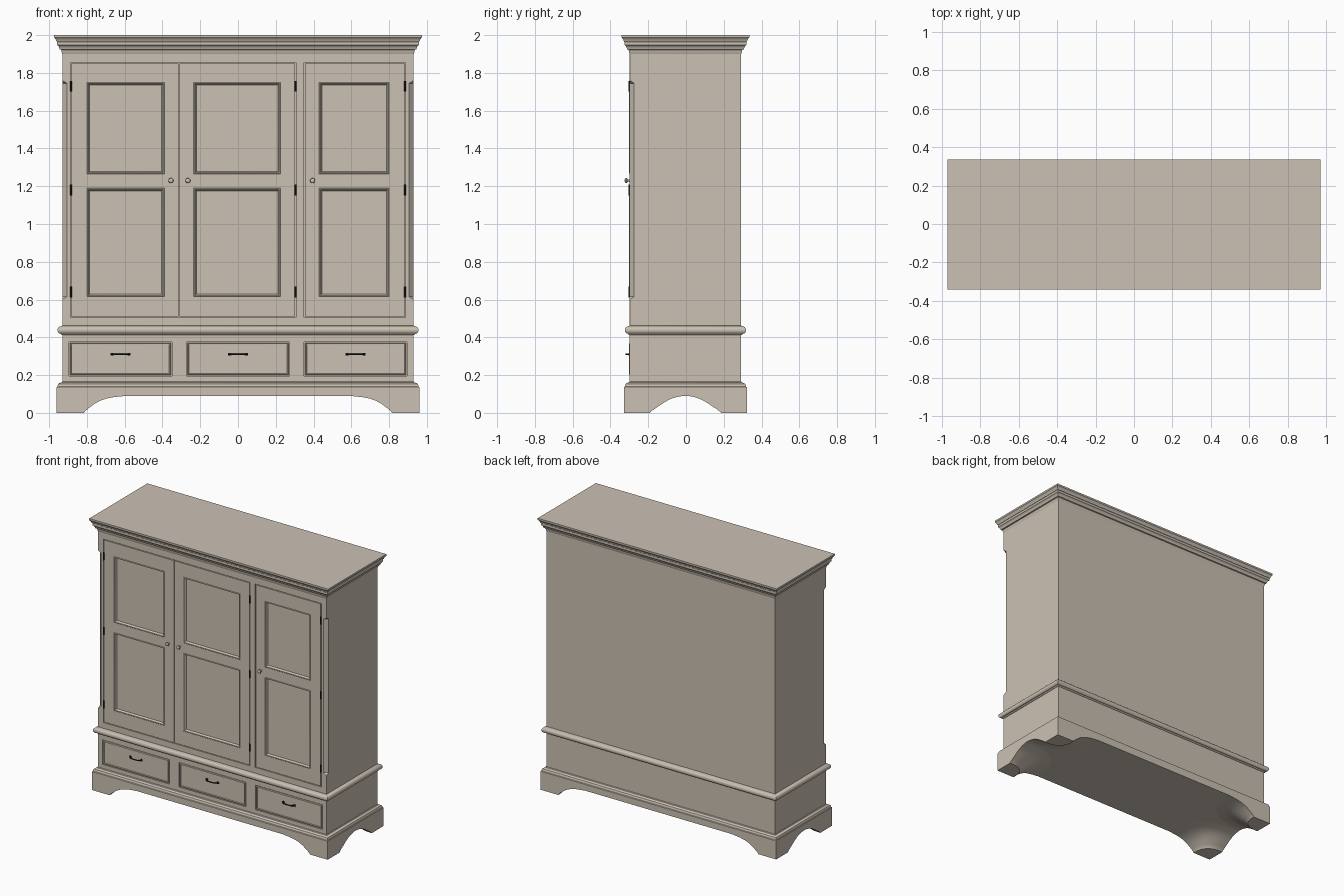
import bpy, bmesh, math
from mathutils import Vector

if "Cube" in bpy.data.objects:
    bpy.data.objects.remove(bpy.data.objects["Cube"])


def material(name, rgb):
    m = bpy.data.materials.new(name)
    m.diffuse_color = (*rgb, 1)
    m.use_nodes = True
    m.node_tree.nodes["Principled BSDF"].inputs["Base Color"].default_value = m.diffuse_color
    return m


CREAM = material("cream_paint", (0.60, 0.535, 0.455))
BLACK = material("black_iron", (0.012, 0.012, 0.012))

HX, HY, YC = 0.93, 0.295, -0.003      # case half width, half depth, depth centre
FRONT, CORE = -0.298, -0.272          # face frame front, carcass front


def finish(name, bm, mat=CREAM):
    bmesh.ops.recalc_face_normals(bm, faces=bm.faces)
    me = bpy.data.meshes.new(name)
    bm.to_mesh(me)
    bm.free()
    me.polygons.foreach_set("use_smooth", [True] * len(me.polygons))
    me.set_sharp_from_angle(angle=math.radians(30))
    me.materials.append(mat)
    ob = bpy.data.objects.new(name, me)
    bpy.context.collection.objects.link(ob)
    return ob


def add_loft(bm, loops, cap_start=True):
    rings = [[bm.verts.new(p) for p in loop] for loop in loops]
    n = len(rings[0])
    for a, b in zip(rings, rings[1:]):
        for i in range(n):
            bm.faces.new((a[i], a[(i + 1) % n], b[(i + 1) % n], b[i]))
    bm.faces.new(rings[-1])
    if cap_start:
        bm.faces.new(rings[0])


def add_box(bm, x0, x1, y0, y1, z0, z1):
    add_loft(bm, [[(x0, y0, z), (x1, y0, z), (x1, y1, z), (x0, y1, z)] for z in (z0, z1)])


def moulding(name, profile):
    """Rectangular moulding round the case; profile is (offset from case, z)."""
    bm = bmesh.new()
    add_loft(bm, [[(sx * (HX + o), YC + sy * (HY + o), z)
                   for sx, sy in ((-1, -1), (1, -1), (1, 1), (-1, 1))] for o, z in profile])
    return finish(name, bm)


def add_panel(bm, x0, x1, z0, z1, steps):
    """Front-facing panel of nested rectangles; steps are (inset, y)."""
    add_loft(bm, [[(x0 + i, y, z0 + i), (x1 - i, y, z0 + i),
                   (x1 - i, y, z1 - i), (x0 + i, y, z1 - i)] for i, y in steps], False)


# carcass
bm = bmesh.new()
add_box(bm, -HX, HX, CORE, YC + HY, 0.10, 1.95)
finish("carcass", bm)

# crown, waist and plinth mouldings
moulding("crown_moulding", [(0, 1.90), (0.003, 1.907), (0.006, 1.922), (0.014, 1.925), (0.017, 1.935),
                            (0.022, 1.944), (0.027, 1.947), (0.027, 1.963), (0.031, 1.966),
                            (0.034, 1.976), (0.040, 1.984), (0.043, 1.987), (0.043, 2.0)])
moulding("waist_moulding", [(0, 0.412), (0.008, 0.416)] +
         [(0.010 + 0.016 * math.cos(a), 0.438 + 0.019 * math.sin(a))
          for a in [math.radians(d) for d in range(-90, 91, 20)]] + [(0, 0.462)])
moulding("plinth", [(0.03, 0.09), (0.03, 0.136), (0.026, 0.139), (0.025, 0.146),
                    (0.021, 0.154), (0.013, 0.159), (0.004, 0.161), (0, 0.166)])

# bracket feet: curved contours round each corner, spreading into the plinth
FOOT = [(0, .145, .137), (.008, .150, .143), (.02, .163, .160), (.035, .183, .183), (.05, .203, .205),
        (.064, .230, .228), (.075, .260, .250), (.083, .300, .275), (.0905, .370, .315)]
for sx, side in ((-1, "left"), (1, "right")):
    for sy, end in ((-1, "front"), (1, "back")):
        loops = []
        for z, a, b in FOOT:
            pts = [(0, 0)]
            for k in range(15):
                t = math.pi / 2 * k / 14
                pts.append((a * math.cos(t) ** 0.75 if k < 14 else 0, b * math.sin(t) ** 0.75))
            loops.append([(sx * (HX + 0.03 - u), YC + sy * (HY + 0.03 - v), z) for u, v in pts])
        bm = bmesh.new()
        add_loft(bm, loops)
        finish(f"{end}_{side}_foot", bm)

DOORS = [("left", -0.882, -0.314, -0.80, -0.39), ("middle", -0.309, 0.302, -0.235, 0.225),
         ("right", 0.354, 0.882, 0.43, 0.80)]
DRAWERS = [(-0.89, -0.355), (-0.268, 0.268), (0.355, 0.89)]
DZ0, DZ1 = 0.51, 1.85
WZ0, WZ1 = 0.20, 0.37
G = 0.005                              # gap round doors and drawers

# upper face frame with stop-chamfered corner posts
bm = bmesh.new()
add_box(bm, -0.887, 0.887, FRONT, CORE, DZ1 + G, 1.93)
add_box(bm, -0.887, 0.887, FRONT, CORE, 0.44, DZ0 - G)
add_box(bm, 0.302 + G, 0.354 - G, FRONT, CORE, DZ0 - G, DZ1 + G)
for s in (-1, 1):
    add_loft(bm, [[(s * 0.887, CORE, z), (s * 0.887, FRONT, z), (s * (HX - c), FRONT, z),
                   (s * HX, FRONT + c, z), (s * HX, CORE, z)]
                  for z, c in ((0.44, 0.0005), (0.60, 0.0005), (0.615, 0.024),
                               (1.745, 0.024), (1.76, 0.0005), (1.93, 0.0005))])
finish("upper_face_frame", bm)

# lower face frame
bm = bmesh.new()
add_box(bm, -HX, HX, FRONT, CORE, 0.12, WZ0 - G)
add_box(bm, -HX, HX, FRONT, CORE, WZ1 + G, 0.44)
edges = [-HX] + [v for a, b in DRAWERS for v in (a - G, b + G)] + [HX]
for a, b in zip(edges[::2], edges[1::2]):
    add_box(bm, a, b, FRONT, CORE, WZ0 - G, WZ1 + G)
finish("lower_face_frame", bm)

# doors: stiles, rails and two sunk panels each
PANELS = [(0.615, 1.19), (1.265, 1.75)]
SUNK = [(0, FRONT), (0.003, FRONT - 0.003), (0.007, FRONT - 0.002),
        (0.011, FRONT + 0.006), (0.014, FRONT + 0.012)]
for name, x0, x1, p0, p1 in DOORS:
    bm = bmesh.new()
    add_box(bm, x0, p0, FRONT, CORE, DZ0, DZ1)
    add_box(bm, p1, x1, FRONT, CORE, DZ0, DZ1)
    for z0, z1 in ((DZ0, PANELS[0][0]), (PANELS[0][1], PANELS[1][0]), (PANELS[1][1], DZ1)):
        add_box(bm, p0, p1, FRONT, CORE, z0, z1)
    for z0, z1 in PANELS:
        add_panel(bm, p0, p1, z0, z1, SUNK)
    finish(f"{name}_door", bm)

# drawer fronts with beaded edge, and curved pull handles
for i, (x0, x1) in enumerate(DRAWERS):
    bm = bmesh.new()
    add_panel(bm, x0, x1, WZ0, WZ1, [(0, CORE), (0, FRONT), (0.003, FRONT - 0.003),
                                     (0.007, FRONT - 0.002), (0.009, FRONT + 0.003)])
    finish(f"drawer_front_{i + 1}", bm)
    xc = (x0 + x1) / 2
    loops = []
    for k in range(13):
        u = -1 + k / 6
        x, y = xc + 0.048 * u, FRONT + 0.004 - 0.024 * (1 - u ** 4)
        r = 0.0035 + 0.002 * abs(u) ** 3
        d = Vector((0.048, 0.096 * u ** 3)).normalized()
        loops.append([(x - d.y * r * math.cos(a), y + d.x * r * math.cos(a), 0.31 + r * math.sin(a))
                      for a in [math.tau * j / 8 for j in range(8)]])
    bm = bmesh.new()
    add_loft(bm, loops)
    for s in (-1, 1):
        add_box(bm, xc + s * 0.046 - 0.007, xc + s * 0.046 + 0.007, FRONT - 0.002, FRONT + 0.006, 0.303, 0.317)
    finish(f"drawer_handle_{i + 1}", bm, BLACK)

# door knobs, turned profile (radius, y)
KNOB = [(0.008, 0), (0.006, -0.004), (0.006, -0.009), (0.011, -0.013), (0.0135, -0.018),
        (0.012, -0.023), (0.007, -0.026), (0.002, -0.027)]
for i, x in enumerate((-0.355, -0.265, 0.395)):
    bm = bmesh.new()
    add_loft(bm, [[(x + r * math.cos(a), FRONT + y, 1.23 + r * math.sin(a))
                   for a in [math.tau * j / 20 for j in range(20)]] for r, y in KNOB])
    finish(f"door_knob_{i + 1}", bm)

# hinges
for side, x in (("left", -0.8845), ("middle", 0.3045), ("right", 0.8845)):
    for j, z in enumerate((0.64, 1.18, 1.73)):
        bm = bmesh.new()
        add_loft(bm, [[(x + 0.0055 * math.cos(a), FRONT - 0.001 + 0.0055 * math.sin(a), z + dz)
                       for a in [math.tau * k / 10 for k in range(10)]] for dz in (-0.028, 0.028)])
        finish(f"{side}_hinge_{j + 1}", bm, BLACK)
